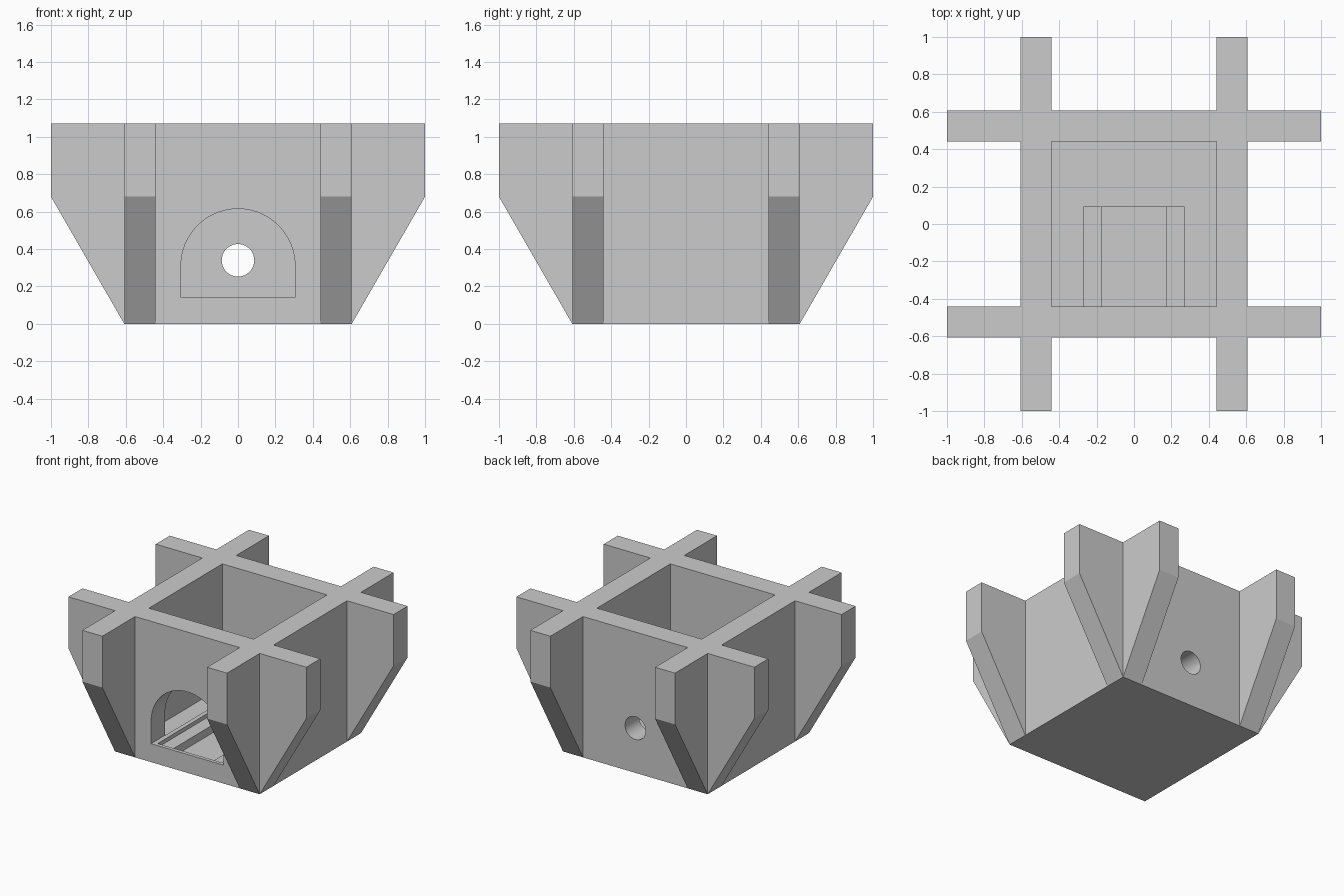
import bpy, bmesh, math
from mathutils import Matrix

cube = bpy.data.objects.get("Cube")
if cube:
    bpy.data.objects.remove(cube, do_unlink=True)

stone = bpy.data.materials.new("stone_grey")
stone.use_nodes = True
GREY = (0.6, 0.6, 0.6, 1)
stone.diffuse_color = GREY
stone.node_tree.nodes["Principled BSDF"].inputs["Base Color"].default_value = GREY

OUT, IN, TOP = 0.608, 0.44, 1.07


def prism(name, profile, y0, y1):
    """Extrude an (x, z) profile along y."""
    bm = bmesh.new()
    base = bm.faces.new([bm.verts.new((x, y0, z)) for x, z in profile])
    ext = bmesh.ops.extrude_face_region(bm, geom=[base])["geom"]
    moved = [v for v in ext if isinstance(v, bmesh.types.BMVert)]
    bmesh.ops.translate(bm, verts=moved, vec=(0, y1 - y0, 0))
    bmesh.ops.recalc_face_normals(bm, faces=bm.faces)
    mesh = bpy.data.meshes.new(name)
    bm.to_mesh(mesh)
    bm.free()
    mesh.materials.append(stone)
    obj = bpy.data.objects.new(name, mesh)
    bpy.context.collection.objects.link(obj)
    return obj


def rect(half, z0, z1):
    return [(-half, z0), (half, z0), (half, z1), (-half, z1)]


def arc(r, cz, start, end, n):
    return [(r * math.cos(start + (end - start) * i / n),
             cz + r * math.sin(start + (end - start) * i / n)) for i in range(n + 1)]


def combine(target, tool, operation):
    mod = target.modifiers.new("combine", "BOOLEAN")
    mod.operation, mod.solver, mod.object = operation, "EXACT", tool
    bpy.context.view_layer.objects.active = target
    bpy.ops.object.modifier_apply(modifier=mod.name)
    bpy.data.objects.remove(tool, do_unlink=True)


# Square box, hollowed from above, with a low plinth on its floor
body = prism("box_body", rect(OUT, 0, TOP), -OUT, OUT)
combine(body, prism("cavity", rect(IN, 0.135, 1.3), -IN, IN), "DIFFERENCE")
combine(body, prism("plinth", rect(0.303, 0.05, 0.15), -0.5, 0.12), "UNION")

# Arched front opening, which also trims the plinth level with the sill
arch = arc(0.305, 0.31, 0, math.pi, 40) + [(-0.305, 0.14), (0.305, 0.14)]
combine(body, prism("arch_opening", arch, -0.8, 0.2), "DIFFERENCE")

# Stepped tray sunk into the sill and plinth
right_half = [(0.17, 0.05), (0.17, 0.11), (0.27, 0.11), (0.27, 0.2)]
tray = right_half + [(-x, z) for x, z in reversed(right_half)]
combine(body, prism("tray", tray, -0.58, 0.09), "DIFFERENCE")

# Round hole through the back wall
hole = arc(0.087, 0.34, 0, 2 * math.pi, 40)[:-1]
combine(body, prism("back_hole", hole, 0.3, 0.8), "DIFFERENCE")

# Tapered fins continuing each wall past the corners
fin_profile = [(OUT, 0), (1, 0.68), (1, TOP), (OUT, TOP)]
for i, side in enumerate(("left", "back", "right", "front")):
    for label, y0, y1 in (("a", IN, OUT), ("b", -OUT, -IN)):
        fin = prism(f"{side}_fin_{label}", fin_profile, y0, y1)
        fin.data.transform(Matrix.Rotation(i * math.pi / 2, 4, "Z"))

# Smooth the curved cuts, keep corners sharp
bpy.ops.object.select_all(action="DESELECT")
body.select_set(True)
bpy.context.view_layer.objects.active = body
bpy.ops.object.shade_smooth_by_angle(angle=math.radians(30))
